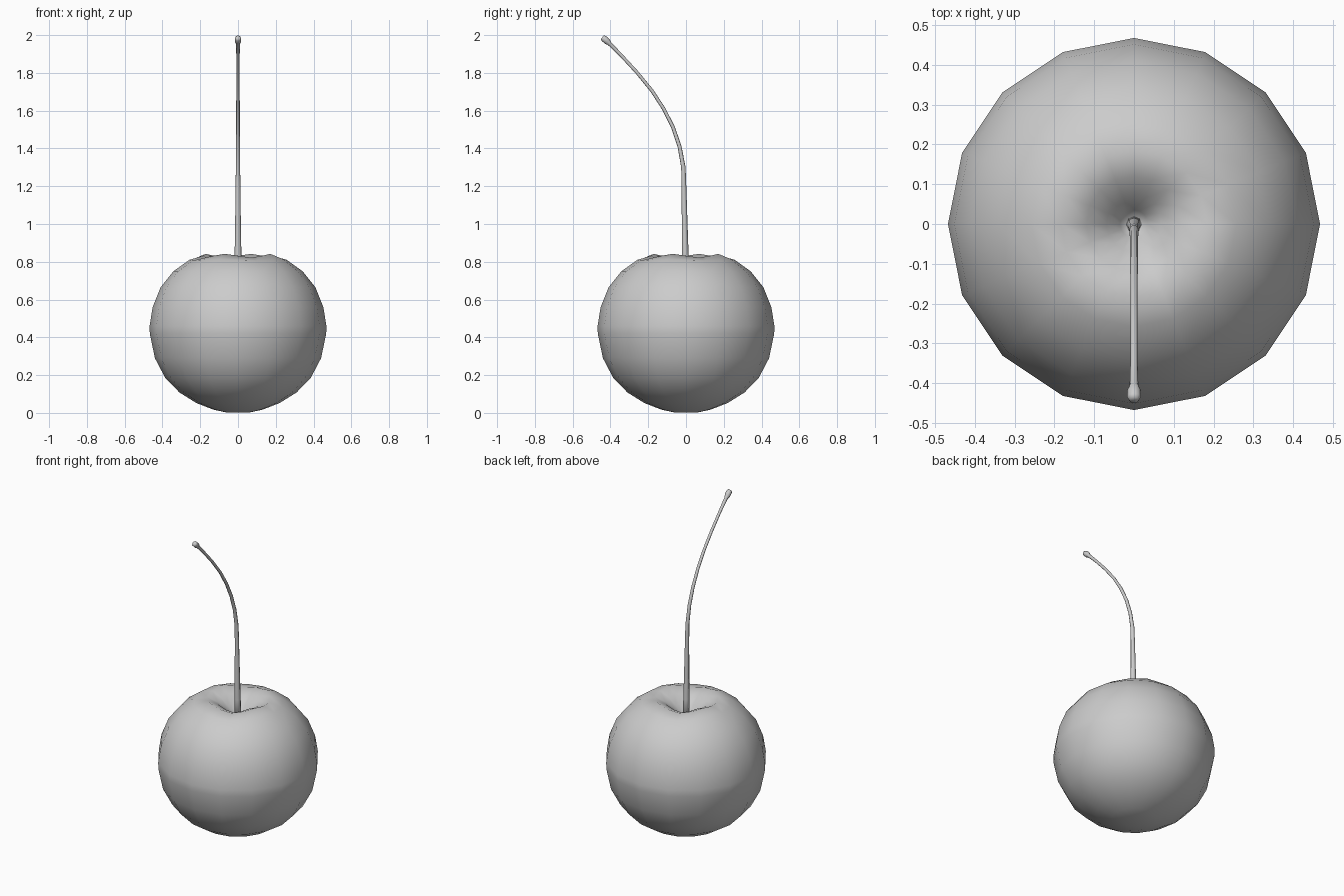
import bpy, bmesh, math
from mathutils import Vector

if "Cube" in bpy.data.objects:
    bpy.data.objects.remove(bpy.data.objects["Cube"])


def skin(name, rings):
    """Join equal-sized rings of points into a closed, smooth mesh."""
    bm = bmesh.new()
    loops = [[bm.verts.new(p) for p in ring] for ring in rings]
    n = len(loops[0])
    for a, b in zip(loops, loops[1:]):
        for i in range(n):
            j = (i + 1) % n
            bm.faces.new((a[i], a[j], b[j], b[i]))
    for loop in (loops[0], loops[-1]):
        centre = bm.verts.new(sum((v.co for v in loop), Vector()) / n)
        for i in range(n):
            bm.faces.new((loop[i], loop[(i + 1) % n], centre))
    bmesh.ops.recalc_face_normals(bm, faces=bm.faces)
    for f in bm.faces:
        f.smooth = True
    mesh = bpy.data.meshes.new(name)
    bm.to_mesh(mesh)
    bm.free()
    obj = bpy.data.objects.new(name, mesh)
    bpy.context.collection.objects.link(obj)
    return obj


# Fruit: 16-sided turned profile (radius, height, rim waviness)
profile = [(0.06, 0.002, 0), (0.13, 0.017, 0), (0.22, 0.052, 0), (0.31, 0.108, 0),
           (0.385, 0.185, 0), (0.44, 0.29, 0), (0.467, 0.42, 0), (0.468, 0.46, 0),
           (0.452, 0.56, 0), (0.41, 0.665, 0), (0.342, 0.75, 0), (0.258, 0.81, 0.004),
           (0.184, 0.832, 0.01), (0.12, 0.805, 0.008), (0.07, 0.765, 0.004),
           (0.035, 0.722, 0), (0.015, 0.695, 0)]
rings = []
for r, z, wave in profile:
    angles = [math.tau * i / 16 for i in range(16)]
    rings.append([Vector((r * math.cos(a), r * math.sin(a),
                          z + wave * math.cos(4 * (a + math.pi / 8)))) for a in angles])
skin("cherry_fruit", rings)

# Stem: 8-sided tapering tube bending to the front (y, z, radius)
path = [(0.0, 0.68, 0.021), (-0.004, 0.83, 0.018), (-0.008, 1.05, 0.0145),
        (-0.011, 1.2, 0.0125), (-0.014, 1.3, 0.0115), (-0.034, 1.41, 0.0105),
        (-0.068, 1.51, 0.01), (-0.118, 1.61, 0.0095), (-0.18, 1.705, 0.009),
        (-0.26, 1.803, 0.009), (-0.345, 1.895, 0.009), (-0.405, 1.955, 0.011),
        (-0.417, 1.967, 0.017), (-0.436, 1.983, 0.017), (-0.443, 1.989, 0.012)]
rings = []
for k, (y, z, r) in enumerate(path):
    a, b = path[max(k - 1, 0)], path[min(k + 1, len(path) - 1)]
    t = Vector((0, b[0] - a[0], b[1] - a[1])).normalized()
    side = Vector((0, t.z, -t.y))
    rings.append([Vector((0, y, z)) + r * (Vector((1, 0, 0)) * math.cos(math.tau * i / 8)
                  + side * math.sin(math.tau * i / 8)) for i in range(8)])
skin("stem", rings)
